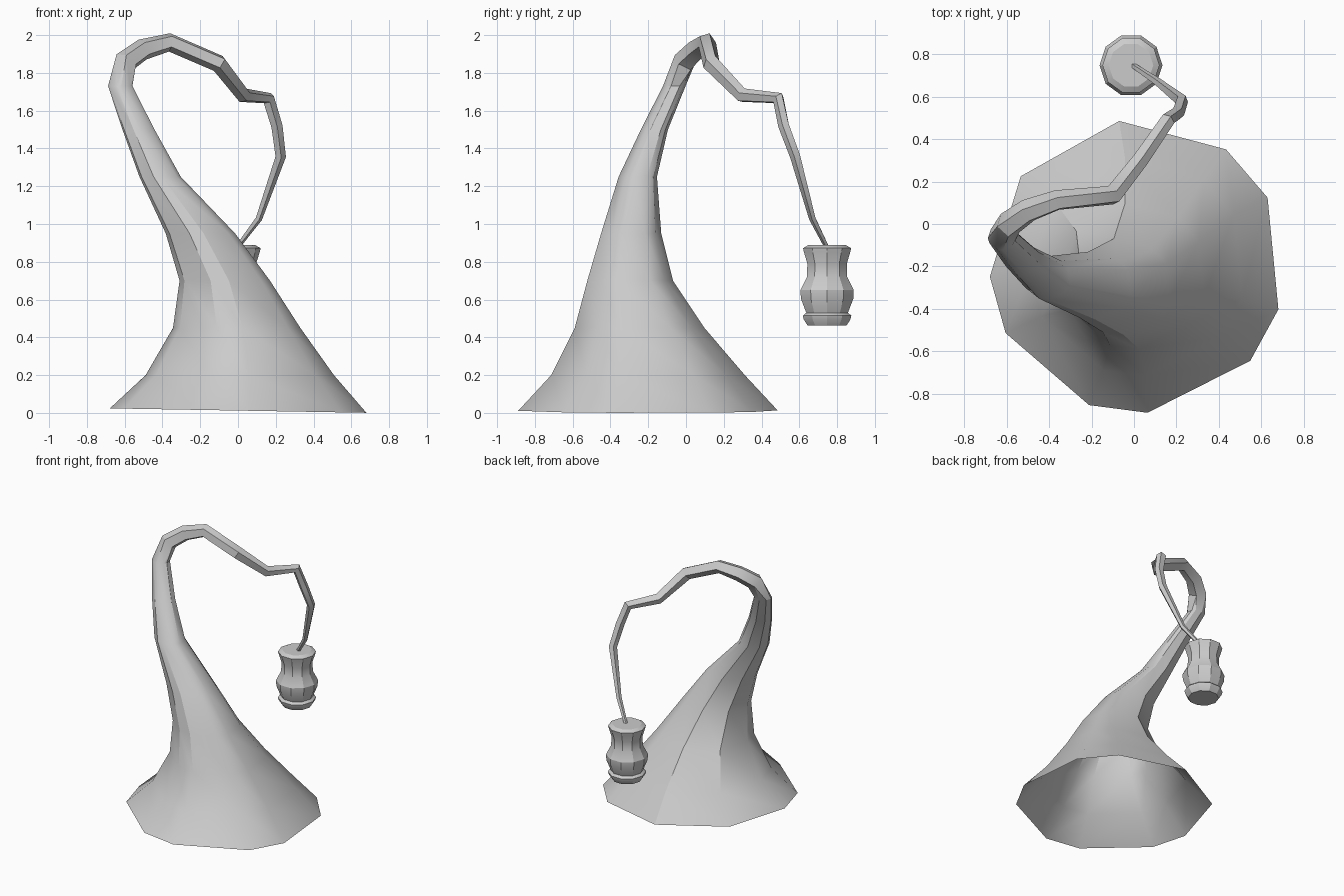
import bpy, bmesh
from math import cos, sin, pi, radians
from mathutils import Vector, Matrix

if "Cube" in bpy.data.objects:
    bpy.data.objects.remove(bpy.data.objects["Cube"])


def finish(name, bm, angle):
    bmesh.ops.recalc_face_normals(bm, faces=bm.faces)
    me = bpy.data.meshes.new(name)
    bm.to_mesh(me)
    bm.free()
    ob = bpy.data.objects.new(name, me)
    bpy.context.collection.objects.link(ob)
    bpy.ops.object.select_all(action='DESELECT')
    bpy.context.view_layer.objects.active = ob
    ob.select_set(True)
    bpy.ops.object.shade_smooth_by_angle(angle=radians(angle))
    return ob


def skin(bm, rings):
    for a, b in zip(rings, rings[1:]):
        n = len(a)
        for i in range(n):
            j = (i + 1) % n
            bm.faces.new((a[i], a[j], b[j], b[i]))


# Flared trunk: level slices (x, y, z, radius x, radius y)
trunk = [(0.015, -0.2, 0.012, 0.695, 0.69), (0.02, -0.2, 0.2, 0.51, 0.515),
         (0, -0.245, 0.45, 0.345, 0.345), (-0.065, -0.295, 0.7, 0.245, 0.228),
         (-0.195, -0.29, 0.95, 0.188, 0.16), (-0.41, -0.255, 1.25, 0.112, 0.102),
         (-0.525, -0.167, 1.5, 0.087, 0.072), (-0.622, -0.062, 1.73, 0.066, 0.06)]
# Drooping arm: slices square to the path (x, y, z, radius)
arm = [(-0.592, -0.005, 1.86, 0.064), (-0.5, 0.06, 1.925, 0.058),
       (-0.36, 0.11, 1.962, 0.05), (-0.10, 0.135, 1.85, 0.048),
       (0.03, 0.30, 1.68, 0.04), (0.16, 0.49, 1.665, 0.035),
       (0.205, 0.52, 1.52, 0.032), (0.225, 0.58, 1.36, 0.03),
       (0.11, 0.67, 1.03, 0.019), (-0.01, 0.75, 0.87, 0.013)]
# Ten uneven corners on the trunk merge in pairs to five on the arm
wide = [142, 97, 53, 28, -17, -40, -86, -109, -153, -176]
thin = [(wide[i // 2 * 2] + wide[i // 2 * 2 + 1]) / 2 for i in range(10)]

bm = bmesh.new()
rings = []
for k, (x, y, z, rx, ry) in enumerate(trunk):
    ring = []
    for a in wide:
        c, s = cos(radians(a)), sin(radians(a))
        dz = -0.012 * c if k == 0 else 0
        ring.append(bm.verts.new((x + rx * c, y + ry * s, z + dz)))
    rings.append(ring)

pts = [Vector(trunk[-1][:3])] + [Vector(p[:3]) for p in arm]
frame = Matrix.Identity(3)
for i in range(1, len(pts)):
    t = (pts[i] - pts[i - 1]).normalized()
    if i + 1 < len(pts):
        t = (t + (pts[i + 1] - pts[i]).normalized()).normalized()
    frame = frame.col[2].rotation_difference(t).to_matrix() @ frame
    r = arm[i - 1][3]
    rings.append([bm.verts.new(pts[i] + frame @ Vector((r * cos(radians(a)), r * sin(radians(a)), 0)))
                  for a in thin])
skin(bm, rings)
bmesh.ops.remove_doubles(bm, verts=bm.verts, dist=0.0005)
finish("bent_trunk", bm, 32)

# Hanging lantern: ten-sided turned profile (radius, z)
profile = [(0.105, 0.888), (0.134, 0.872), (0.13, 0.855), (0.11, 0.79), (0.112, 0.72),
           (0.148, 0.65), (0.146, 0.605), (0.116, 0.53), (0.135, 0.515), (0.13, 0.495), (0.108, 0.462)]
bm = bmesh.new()
rings = [[bm.verts.new((-0.014 + r * cos(2 * pi * i / 10), 0.747 + r * sin(2 * pi * i / 10), z))
          for i in range(10)] for r, z in profile]
skin(bm, rings)
bm.faces.new(rings[0])
bm.faces.new(rings[-1])
finish("hanging_lantern", bm, 25)
